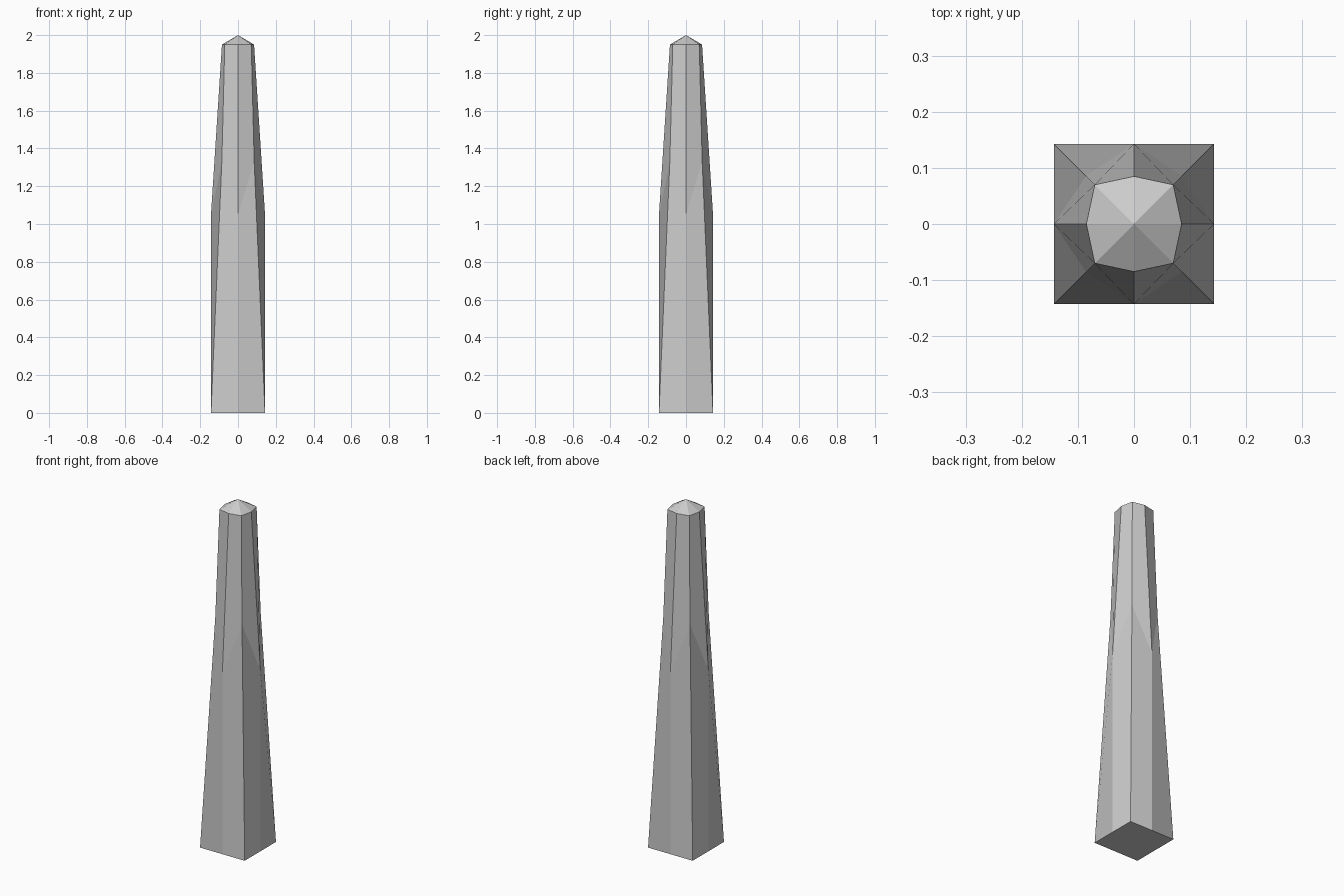
import bpy, bmesh
from math import cos, sin, pi, sqrt

if "Cube" in bpy.data.objects:
    bpy.data.objects.remove(bpy.data.objects["Cube"])

bm = bmesh.new()


def ring(mid, z_mid, corner, z_corner):
    """Eight points: even ones on the side centres, odd ones on the corners."""
    pts = []
    for i in range(8):
        r, z = (corner * sqrt(2), z_corner) if i % 2 else (mid, z_mid)
        a = i * pi / 4
        pts.append(bm.verts.new((r * cos(a), r * sin(a), z)))
    return pts


# square foot, staggered waist where the corners are cut, octagonal top
base = ring(0.143, 0, 0.143, 0)
waist = ring(0.143, 1.05, 0.0855, 1.33)
top = ring(0.085, 1.95, 0.07, 1.95)
apex = bm.verts.new((0, 0, 2))

for i in range(8):
    j = (i + 1) % 8
    # start each quad so that it folds along the outward diagonal
    low = [base[i], base[j], waist[j], waist[i]]
    up = [waist[i], waist[j], top[j], top[i]]
    if i % 2 == 0:
        low = low[1:] + low[:1]
    else:
        up = up[1:] + up[:1]
    bm.faces.new(low)
    bm.faces.new(up)
    bm.faces.new((top[i], top[j], apex))   # pointed cap
bm.faces.new(base[::-1])                   # underside
bm.normal_update()

mesh = bpy.data.meshes.new("tapered_post")
bm.to_mesh(mesh)
bm.free()
post = bpy.data.objects.new("tapered_post", mesh)
bpy.context.collection.objects.link(post)
